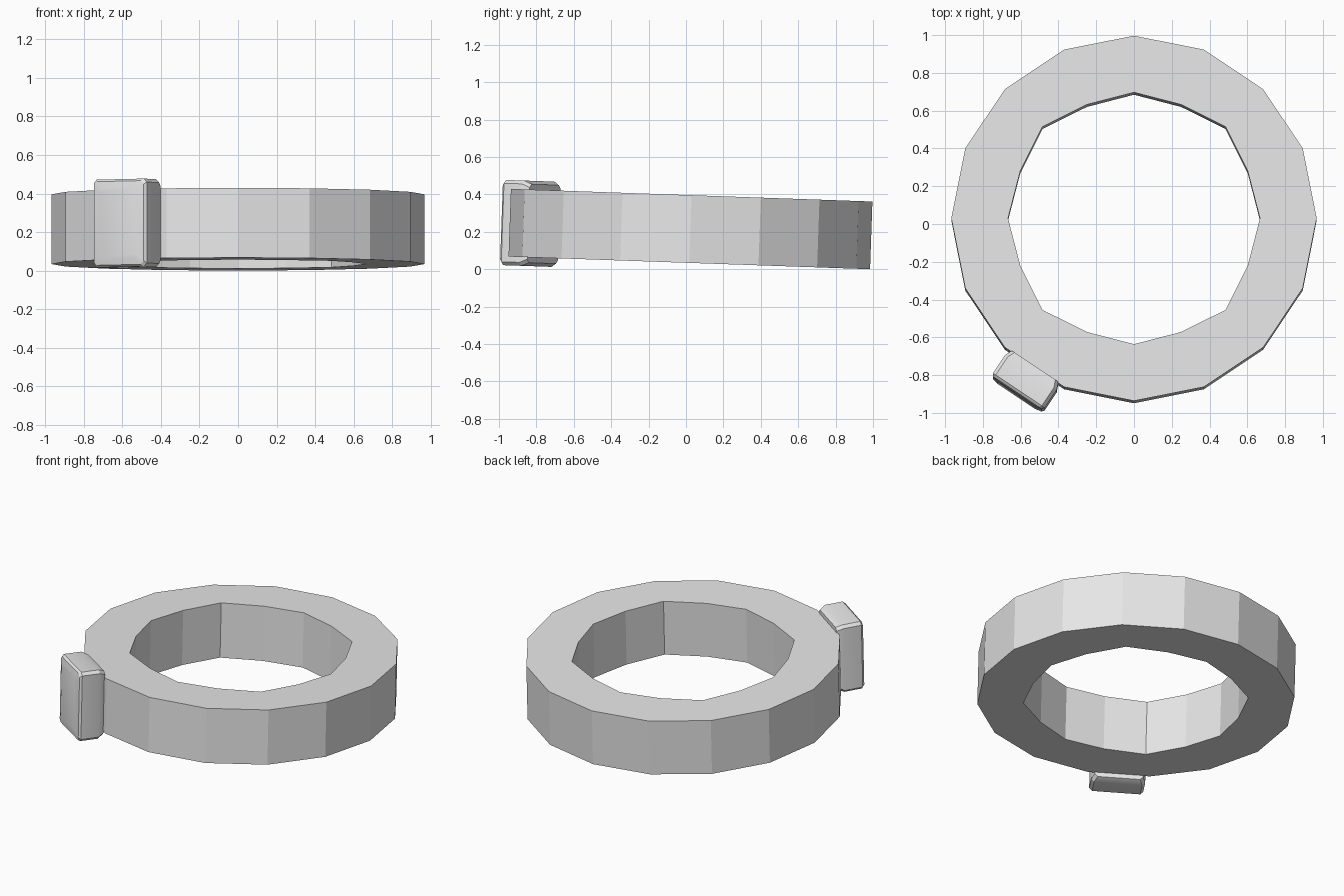
import bpy, bmesh
from math import sin, cos, radians
from mathutils import Matrix

cube = bpy.data.objects.get("Cube")
if cube:
    bpy.data.objects.remove(cube, do_unlink=True)

grey = bpy.data.materials.new("light grey")
grey.use_nodes = True
grey.diffuse_color = (0.8, 0.8, 0.8, 1)
grey.node_tree.nodes["Principled BSDF"].inputs["Base Color"].default_value = (0.8, 0.8, 0.8, 1)


def loft(name, loops, matrix, closed=False):
    """Skin matching loops; join last to first, or cap the ends."""
    bm = bmesh.new()
    rows = [[bm.verts.new(p) for p in loop] for loop in loops]
    pairs = list(zip(rows, rows[1:]))
    if closed:
        pairs.append((rows[-1], rows[0]))
    else:
        bm.faces.new(rows[0])
        bm.faces.new(rows[-1])
    for a, b in pairs:
        for i in range(len(a)):
            j = (i + 1) % len(a)
            bm.faces.new((a[i], a[j], b[j], b[i]))
    bmesh.ops.recalc_face_normals(bm, faces=bm.faces)
    bm.transform(matrix)
    mesh = bpy.data.meshes.new(name)
    bm.to_mesh(mesh)
    bm.free()
    mesh.materials.append(grey)
    obj = bpy.data.objects.new(name, mesh)
    bpy.context.collection.objects.link(obj)
    return obj


def polygon(radii, z):
    """Sixteen-sided loop whose radius cycles through radii."""
    step = radians(22.5)
    return [(radii[i % len(radii)] * cos(i * step),
             radii[i % len(radii)] * sin(i * step), z) for i in range(16)]


def cut_rectangle(w, h, z, c=0.018):
    """Rectangle of half sizes w and h with cut corners."""
    return [(w - c, -h, z), (w, c - h, z), (w, h - c, z), (w - c, h, z),
            (c - w, h, z), (-w, h - c, z), (-w, c - h, z), (c - w, -h, z)]


# Whole model leans slightly forward
lean = Matrix.Translation((0, 0.024, 0.215)) @ Matrix.Rotation(radians(-2), 4, "X")

# Thick faceted ring
outer, inner = [0.967], [0.667, 0.652, 0.686, 0.652]
half = 0.181
loft("ring", [polygon(outer, -half), polygon(outer, half),
              polygon(inner, half), polygon(inner, -half)], lean, closed=True)

# Bevelled block standing on one outer facet
angle = radians(236.25)
out = (cos(angle), sin(angle))
reach = 0.967 * cos(radians(11.25))
seat = Matrix(((-out[1], 0, out[0], out[0] * reach),
               (out[0], 0, out[1], out[1] * reach),
               (0, 1, 0, 0),
               (0, 0, 0, 1)))
layers = [(0.148, 0.21, -0.005), (0.165, 0.228, 0.035), (0.165, 0.228, 0.15),
          (0.155, 0.217, 0.164), (0.12, 0.18, 0.172)]
block = loft("block", [cut_rectangle(*layer) for layer in layers], lean @ seat)

# Soften only the shallow bevels of the block
bpy.ops.object.select_all(action="DESELECT")
block.select_set(True)
bpy.context.view_layer.objects.active = block
bpy.ops.object.shade_smooth_by_angle(angle=radians(25))
